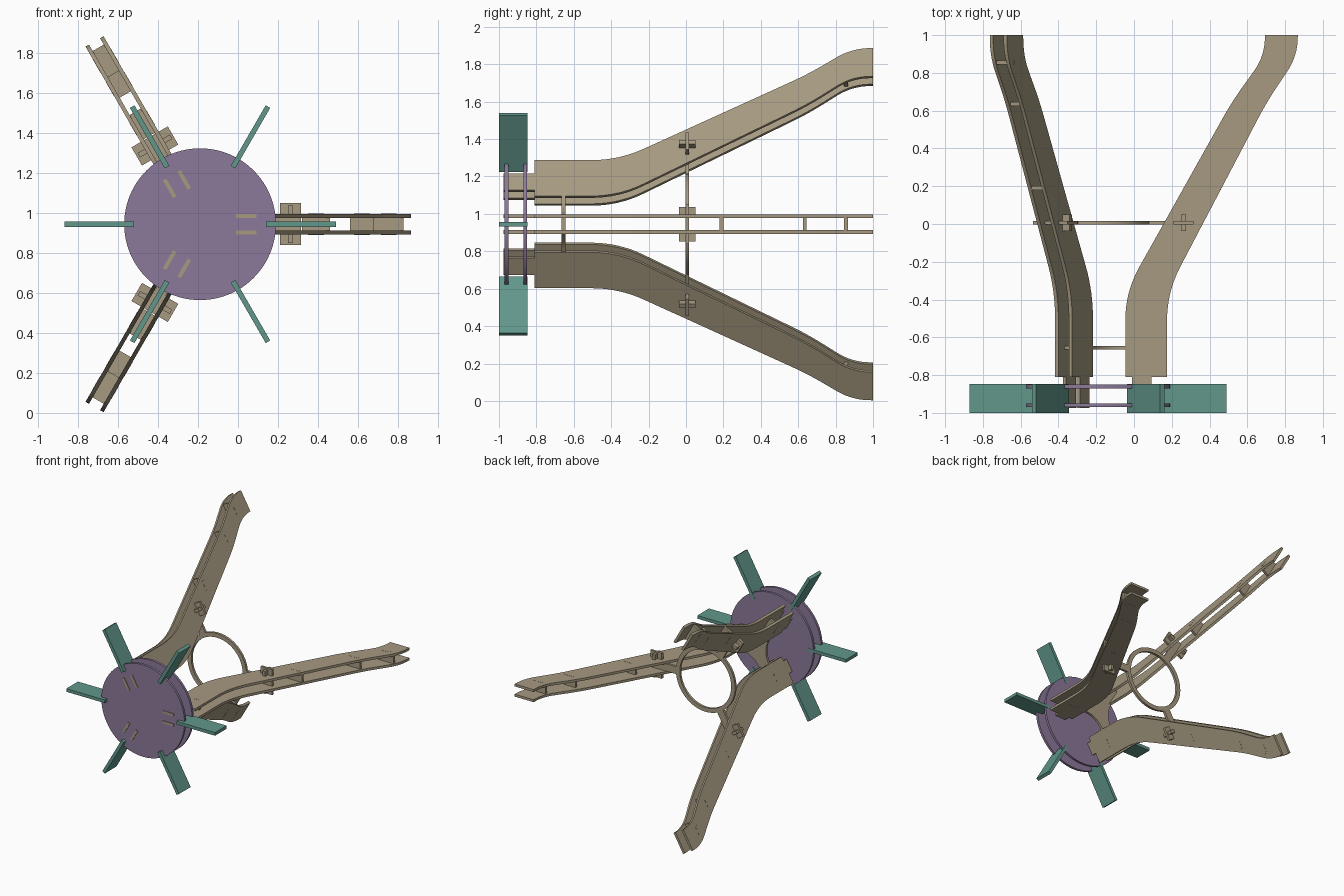
import bpy, bmesh, math
from mathutils import Vector, Matrix

if "Cube" in bpy.data.objects:
    bpy.data.objects.remove(bpy.data.objects["Cube"])

CENTRE = Matrix.Translation((-0.19, 0, 0.945))   # hub axis, runs along y


def material(name, rgb):
    m = bpy.data.materials.new(name)
    m.diffuse_color = (*rgb, 1)
    m.use_nodes = True
    m.node_tree.nodes["Principled BSDF"].inputs["Base Color"].default_value = m.diffuse_color
    return m


TAN = material("tan", (0.38, 0.32, 0.22))
PURPLE = material("purple", (0.26, 0.19, 0.32))
TEAL = material("teal", (0.12, 0.31, 0.26))


def finish(name, bm, mat, angle=0):
    """Turn a bmesh into an object rotated about the hub axis."""
    bmesh.ops.recalc_face_normals(bm, faces=bm.faces)
    me = bpy.data.meshes.new(name)
    bm.to_mesh(me)
    bm.free()
    me.materials.append(mat)
    ob = bpy.data.objects.new(name, me)
    bpy.context.collection.objects.link(ob)
    ob.matrix_world = CENTRE @ Matrix.Rotation(-angle, 4, 'Y')
    bpy.context.view_layer.objects.active = ob
    ob.select_set(True)
    bpy.ops.object.shade_smooth_by_angle(angle=math.radians(25))
    ob.select_set(False)
    return ob


def prism(name, pts, lo, hi, mat, angle=0, plane="ry"):
    """Extrude an outline: 'ry' goes along the tangent, 'rt' along y."""
    bm = bmesh.new()
    def ring(w):
        return [bm.verts.new((a, b, w) if plane == "ry" else (a, w, b)) for a, b in pts]
    low, high = ring(lo), ring(hi)
    bm.faces.new(low)
    bm.faces.new(high)
    n = len(pts)
    for i in range(n):
        j = (i + 1) % n
        bm.faces.new((low[i], low[j], high[j], high[i]))
    return finish(name, bm, mat, angle)


def rect(a0, a1, b0, b1):
    return [(a0, b0), (a1, b0), (a1, b1), (a0, b1)]


def bezier(a, c, b, n=8):
    a, c, b = Vector(a), Vector(c), Vector(b)
    return [tuple(a * (1 - t) ** 2 + c * 2 * t * (1 - t) + b * t * t)
            for t in (i / n for i in range(n + 1))]


def rounded(path, dists):
    """Polyline whose inner corners are rounded by the given distances."""
    out = [path[0]]
    for i, d in enumerate(dists, 1):
        p, a, b = Vector(path[i]), Vector(path[i - 1]), Vector(path[i + 1])
        out += bezier(p + (a - p).normalized() * d, p, p + (b - p).normalized() * d)
    return out + [path[-1]]


def circle(r, n=96):
    return [(r * math.cos(2 * math.pi * i / n), r * math.sin(2 * math.pi * i / n)) for i in range(n)]


# two round hub discs
for name, y in (("front_disc", -0.97), ("rear_disc", -0.87)):
    prism(name, circle(0.38), y, y + 0.02, PURPLE, plane="rt")

# six fins around the hub
for i in range(6):
    prism("fin", rect(0.33, 0.68, -1.0, -0.848), -0.013, 0.013, TEAL, i * math.pi / 3)

# bent leg outline (radius, y) with a tongue through the discs
outer = rounded([(0.365, -0.81), (0.365, -0.36), (0.895, 0.65), (1.057, 0.89), (1.057, 1.0)],
                (0.15, 0.1, 0.1))
inner = rounded([(0.144, -0.81), (0.144, -0.36), (0.71, 0.65), (0.883, 0.89), (0.883, 1.0)],
                (0.15, 0.1, 0.1))
tongue = [(0.18, -0.81), (0.18, -0.975), (0.283, -0.975), (0.283, -0.81)]
leg = outer + inner[::-1] + tongue

for k in range(3):
    a = k * 2 * math.pi / 3
    for s in (-1, 1):
        lo, hi = sorted((s * 0.032, s * 0.052))
        prism("leg_plate", leg, lo, hi, TAN, a)
        # locking pin outside each leg plate
        lo, hi = sorted((s * 0.052, s * 0.093))
        prism("locking_pin", rect(0.44, 0.465, -0.037, 0.05), lo, hi, TAN, a)
    # spacers between the leg plates, with tabs through their slots
    for r0, r1, y in ((0.51, 0.65, 0.19), (0.75, 0.87, 0.635), (0.87, 1.02, 0.855)):
        prism("leg_spacer", rect(r0, r1, y - 0.01, y + 0.01), -0.032, 0.032, TAN, a)
        m = (r0 + r1) / 2
        prism("spacer_tab", rect(m - 0.04, m + 0.04, y - 0.01, y + 0.01), -0.053, 0.053, TAN, a)
    prism("hub_tab", rect(0.23, 0.30, -0.665, -0.645), -0.053, 0.053, TAN, a)
    # T-shaped bracket joining the ring to the leg
    tee = [(0.255, -0.031), (0.40, -0.031), (0.40, -0.105), (0.505, -0.105),
           (0.505, 0.105), (0.40, 0.105), (0.40, 0.031), (0.255, 0.031)]
    prism("ring_bracket", tee, -0.003, 0.017, TAN, a, "rt")

# brace ring
bm = bmesh.new()
loops = [[bm.verts.new((x, y, z)) for x, z in circle(r)]
         for r, y in ((0.235, -0.003), (0.27, -0.003), (0.27, 0.017), (0.235, 0.017))]
for j in range(4):
    p, q = loops[j], loops[(j + 1) % 4]
    for i in range(len(p)):
        n = (i + 1) % len(p)
        bm.faces.new((p[i], p[n], q[n], q[i]))
finish("brace_ring", bm, TAN)

# three-armed hub brace near the discs
def polar(r, t, a):
    return (r * math.cos(a) - t * math.sin(a), r * math.sin(a) + t * math.cos(a))

outline = []
for k in range(3):
    a, b = k * 2 * math.pi / 3, (k + 1) * 2 * math.pi / 3
    outline += [polar(0.16, -0.031, a), polar(0.30, -0.031, a),
                polar(0.30, 0.031, a), polar(0.16, 0.031, a)]
    outline += bezier(polar(0.158, 0.05, a), polar(0.055, 0, a + math.pi / 3),
                      polar(0.158, -0.05, b), 12)
prism("hub_brace", outline, -0.665, -0.645, TAN, plane="rt")
